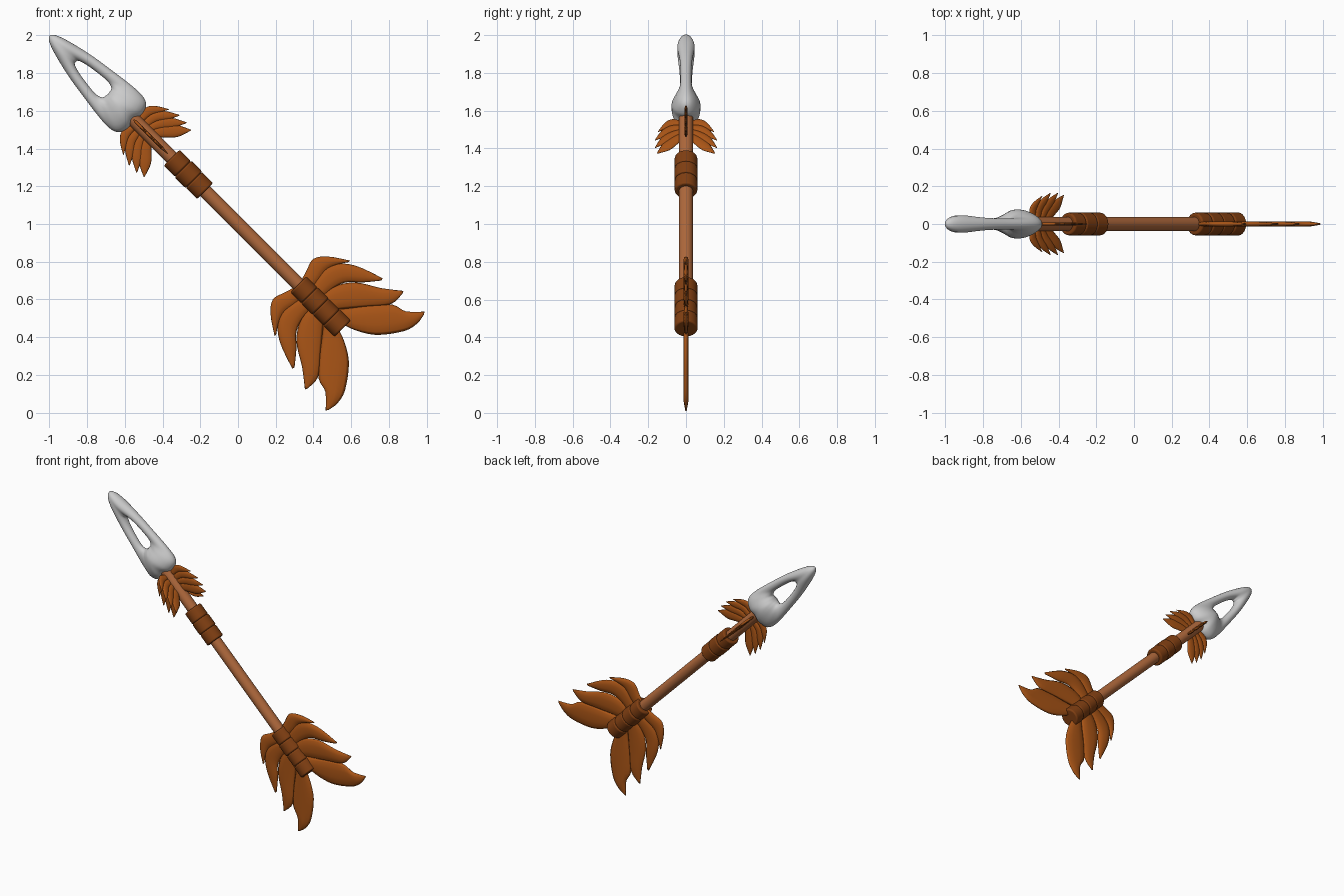
import bpy, bmesh
from math import sin, cos, pi, radians, sqrt
from mathutils import Vector

if "Cube" in bpy.data.objects:
    bpy.data.objects.remove(bpy.data.objects["Cube"])

R2 = sqrt(2)


def material(name, rgb):
    m = bpy.data.materials.new(name)
    m.diffuse_color = (*rgb, 1)
    m.use_nodes = True
    m.node_tree.nodes["Principled BSDF"].inputs["Base Color"].default_value = m.diffuse_color
    return m


FEATHER = material("feather_orange", (0.40, 0.09, 0.008))
WRAP = material("wrap_brown", (0.22, 0.05, 0.006))
WOOD = material("wood", (0.43, 0.14, 0.045))


def place(s, y, t):
    """Arrow space (s along shaft, t across) to world."""
    return Vector(((s + t) / R2, y, 1 + (t - s) / R2))


def smooth_stations(st, closed, sub):
    """Catmull-Rom through tuples of numbers."""
    n, out = len(st), []
    get = (lambda i: st[i % n]) if closed else (lambda i: st[min(max(i, 0), n - 1)])
    for i in range(n if closed else n - 1):
        p = [get(i + k) for k in (-1, 0, 1, 2)]
        for j in range(sub):
            u = j / sub
            out.append([0.5 * (2 * b + (c - a) * u + (2 * a - 5 * b + 4 * c - d) * u * u
                               + (3 * b - a - 3 * c + d) * u ** 3) for a, b, c, d in zip(*p)])
    if not closed:
        out.append(list(st[-1]))
    return out


def loft(bm, stations, phi=0.0, closed=False, sub=4, sides=10):
    """Elliptical sections spanning edge points (s0,r0)-(s1,r1), half thickness h,
    in the plane turned by phi about the shaft."""
    rings = []
    for s0, r0, s1, r1, h in smooth_stations(stations, closed, sub):
        ring = []
        for k in range(sides):
            c, v = cos(2 * pi * k / sides), h * sin(2 * pi * k / sides)
            s = (s0 + s1) / 2 + (s0 - s1) / 2 * c
            r = (r0 + r1) / 2 + (r0 - r1) / 2 * c
            ring.append(bm.verts.new(place(s, r * sin(phi) + v * cos(phi),
                                           r * cos(phi) - v * sin(phi))))
        rings.append(ring)
    pairs = list(zip(rings, rings[1:]))
    if closed:
        pairs.append((rings[-1], rings[0]))
    else:
        bm.faces.new(rings[0])
        bm.faces.new(rings[-1])
    for a, b in pairs:
        for k in range(sides):
            m = (k + 1) % sides
            bm.faces.new((a[k], a[m], b[m], b[k]))


def finish(bm, name, mat=None, angle=60):
    bmesh.ops.recalc_face_normals(bm, faces=bm.faces)
    me = bpy.data.meshes.new(name)
    bm.to_mesh(me)
    bm.free()
    ob = bpy.data.objects.new(name, me)
    bpy.context.collection.objects.link(ob)
    if mat:
        me.materials.append(mat)
    me.shade_smooth()
    return ob


def rod(name, s0, s1, radius, mat, bevel=0.0):
    bpy.ops.mesh.primitive_cylinder_add(vertices=32, radius=radius, depth=s1 - s0,
                                        location=place((s0 + s1) / 2, 0, 0),
                                        rotation=(0, radians(135), 0))
    ob = bpy.context.object
    ob.name = name
    ob.data.materials.append(mat)
    if bevel:
        b = ob.modifiers.new("bevel", 'BEVEL')
        b.width, b.segments = bevel, 3
    bpy.ops.object.shade_smooth_by_angle(angle=radians(40))


# Arrowhead: closed loop around the window (inner edge, outer edge, half thickness)
half = [(-1.215, 0, -1.412, 0, .045), (-1.21, .014, -1.365, .036, .045),
        (-1.16, .030, -1.21, .077, .034), (-1.08, .042, -1.05, .103, .029),
        (-1.02, .046, -.88, .123, .032), (-.985, .035, -.80, .110, .052),
        (-.977, .015, -.772, .055, .072), (-.975, 0, -.782, 0, .078)]
loop = half + [(a, -b, c, -d, h) for a, b, c, d, h in half[-2:0:-1]]
bm = bmesh.new()
loft(bm, loop, closed=True, sub=5, sides=20)
finish(bm, "arrowhead")

# Shaft and wrapped bands
rod("shaft", -.86, .77, .037, WOOD)
for label, s0, s1, n in (("front_wrap", -.497, -.247, 3), ("tail_wrap", .453, .785, 4)):
    w = (s1 - s0) / n
    for i in range(n):
        rod(f"{label}_{i + 1}", s0 + i * w, s0 + (i + 1) * w, .060 + .002 * (i % 2), WRAP, .009)

# Tail feathers: front-view (x, z) pairs of outer and inner edges
tail = [
    [(.33, .69, .38, .64), (.362, .75, .43, .70), (.40, .815, .47, .755),
     (.48, .827, .53, .785), (.594, .806, .587, .798)],
    [(.38, .64, .43, .59), (.42, .72, .50, .655), (.50, .785, .57, .69),
     (.62, .78, .66, .69), (.768, .712, .76, .70)],
    [(.42, .60, .48, .54), (.50, .665, .56, .55), (.62, .69, .68, .56),
     (.76, .66, .81, .575), (.878, .645, .872, .63)],
    [(.47, .55, .53, .49), (.56, .55, .60, .445), (.70, .57, .73, .412),
     (.82, .572, .88, .432), (.89, .537, .95, .472), (.99, .535, .985, .518)]]
for side, phi in (("upper", 0), ("lower", pi)):
    for i, f in enumerate(tail):
        st = [((a - b + 1) / R2, (a + b - 1) / R2, (c - d + 1) / R2, (c + d - 1) / R2,
               .004 if k == len(f) - 1 else .014) for k, (a, b, c, d) in enumerate(f)]
        bm = bmesh.new()
        loft(bm, st, phi)
        finish(bm, f"tail_feather_{side}_{i + 1}", FEATHER)

# Small feathers behind the head: four fans around the shaft, (s, r) edge pairs
small = [
    [(-.77, .03, -.74, .03), (-.785, .08, -.735, .08), (-.76, .127, -.715, .12), (-.69, .172, -.69, .166)],
    [(-.74, .03, -.70, .03), (-.737, .09, -.69, .08), (-.70, .147, -.655, .128), (-.628, .19, -.627, .183)],
    [(-.71, .03, -.67, .03), (-.69, .09, -.645, .07), (-.65, .147, -.605, .118), (-.572, .19, -.572, .183)],
    [(-.68, .03, -.62, .03), (-.65, .087, -.595, .055), (-.60, .142, -.553, .10), (-.528, .178, -.528, .17)]]
for q in range(4):
    k = .87 if q % 2 else 1.0
    for i, f in enumerate(small):
        st = [(a, b * k, c, d * k, .002 if j == 3 else .008) for j, (a, b, c, d) in enumerate(f)]
        bm = bmesh.new()
        loft(bm, st, q * pi / 2)
        finish(bm, f"small_feather_{q + 1}_{i + 1}", FEATHER)
